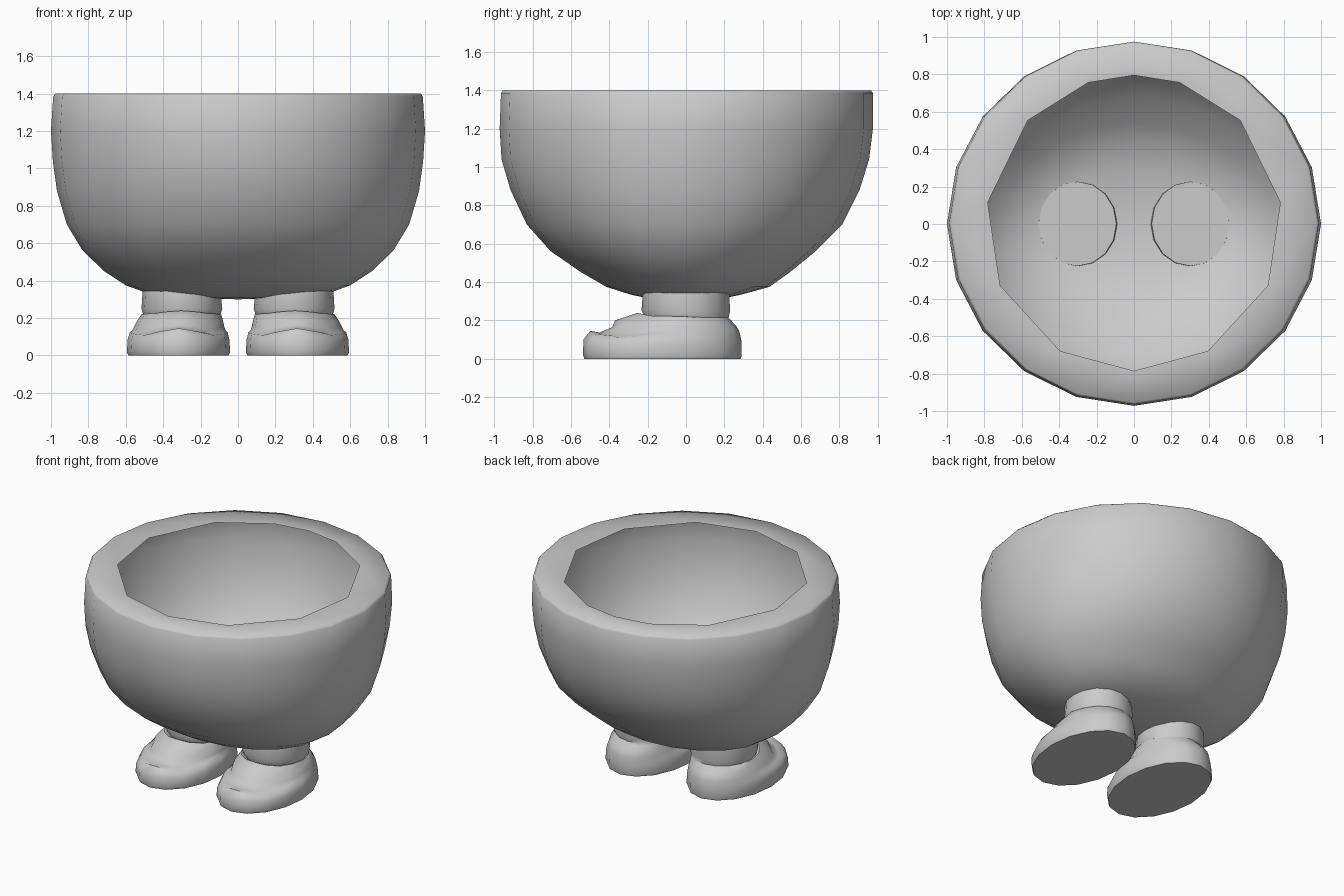
import bpy, bmesh
from math import sin, cos, pi, radians

if "Cube" in bpy.data.objects:
    bpy.data.objects.remove(bpy.data.objects["Cube"])

EVEN = lambda n: [2 * pi * i / n for i in range(n)]


def ring(bm, angles, cx, half_width, yf, yb, zf, zb, dip=0.0):
    """Oval ring; front (yf, zf) and back (yb, zb) may differ. Angle 0 is +y."""
    cy, hy = (yf + yb) / 2, (yb - yf) / 2
    out = []
    for a in angles:
        t = (1 - cos(a)) / 2
        z = zb + (zf - zb) * t
        if cos(a) < 0:
            z -= dip * sin(2 * a) ** 2
        out.append(bm.verts.new((cx - half_width * sin(a), cy + hy * cos(a), z)))
    return out


def loft(bm, rings):
    for a, b in zip(rings, rings[1:]):
        n = len(a)
        for i in range(n):
            bm.faces.new((a[i], a[(i + 1) % n], b[(i + 1) % n], b[i]))


def fan(bm, loop, z):
    c = bm.verts.new((0, 0, z))
    for i in range(len(loop)):
        bm.faces.new((loop[i], loop[(i + 1) % len(loop)], c))


def finish(bm, name, angle):
    bmesh.ops.recalc_face_normals(bm, faces=bm.faces)
    me = bpy.data.meshes.new(name)
    bm.to_mesh(me)
    bm.free()
    ob = bpy.data.objects.new(name, me)
    bpy.context.collection.objects.link(ob)
    bpy.ops.object.select_all(action='DESELECT')
    ob.select_set(True)
    bpy.context.view_layer.objects.active = ob
    bpy.ops.object.shade_smooth_by_angle(angle=radians(angle))
    return ob


# Bowl shell: z, half width, front y, back y
SHELL = [(1.40, .975, -.955, .965), (1.385, .988, -.965, .975),
         (1.20, 1.0, -.972, .975), (1.04, .99, -.962, .955),
         (.88, .968, -.915, .905), (.70, .915, -.83, .815),
         (.56, .83, -.705, .675), (.45, .715, -.545, .54),
         (.375, .60, -.415, .435), (.335, .49, -.29, .29),
         (.31, .27, -.17, .17)]

bm = bmesh.new()
shell = [ring(bm, EVEN(20), 0, hw, yf, yb, z, z) for z, hw, yf, yb in SHELL]
loft(bm, shell)
fan(bm, shell[-1], .30)

# Flat rim around a coarser, slightly uneven opening
half = [18, 46, 82, 115, 150]
angles = [radians(d) for d in [0] + half + [180] + [360 - d for d in reversed(half)]]
opening = ring(bm, angles, 0, .79, -.785, .795, 1.40, 1.40)
edges = [bm.edges.get((shell[0][i], shell[0][(i + 1) % 20])) for i in range(20)]
n = len(opening)
edges += [bm.edges.new((opening[i], opening[(i + 1) % n])) for i in range(n)]
bmesh.ops.triangle_fill(bm, use_beauty=True, edges=edges, normal=(0, 0, 1))
finish(bm, "bowl", 60)

# Booted foot: front y, front z, back y, back z, half width, centre x, side dip
FOOT = [(-.530, .000, .285, .000, .268, .318, 0),
        (-.537, .020, .290, .015, .276, .318, 0),
        (-.535, .100, .290, .070, .272, .318, .02),
        (-.500, .145, .288, .100, .262, .317, .03),
        (-.450, .137, .282, .130, .250, .316, .02),
        (-.385, .165, .275, .150, .240, .314, .02),
        (-.370, .200, .262, .170, .230, .310, .02),
        (-.250, .240, .235, .200, .213, .303, .01),
        (-.217, .218, .222, .215, .206, .300, 0),
        (-.232, .255, .229, .245, .216, .300, 0),
        (-.225, .345, .227, .345, .208, .302, 0)]

for side, name in ((1, "right_foot"), (-1, "left_foot")):
    bm = bmesh.new()
    rings = [ring(bm, EVEN(16), side * cx, hw, yf, yb, zf, zb, dip)
             for yf, zf, yb, zb, hw, cx, dip in FOOT]
    loft(bm, rings)
    bm.faces.new(rings[0])
    bm.faces.new(rings[-1])
    finish(bm, name, 50)
